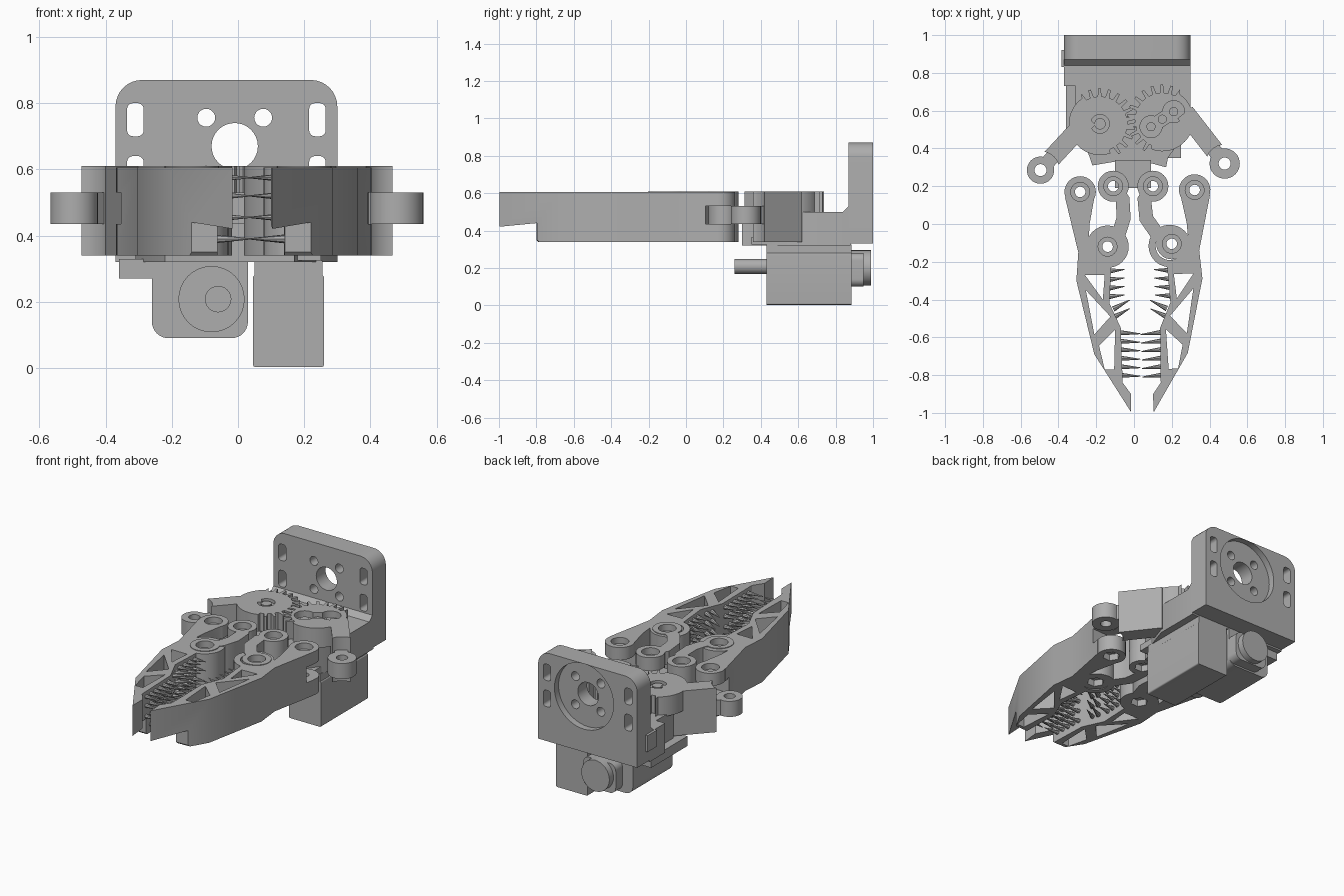
import bpy, bmesh, math
from mathutils import Matrix, Vector

cube = bpy.data.objects.get("Cube")
if cube:
    bpy.data.objects.remove(cube)

grey = bpy.data.materials.new("plain grey")
grey.use_nodes = True
GREY = (0.42, 0.42, 0.42, 1)
grey.diffuse_color = GREY
grey.node_tree.nodes["Principled BSDF"].inputs["Base Color"].default_value = GREY

LOW, HIGH = 0.34, 0.61      # height of the fingers, links and arms
MID = (0.435, 0.53)         # height of the thin tongues inside the forks


def make(name, bm):
    bmesh.ops.recalc_face_normals(bm, faces=bm.faces)
    mesh = bpy.data.meshes.new(name)
    bm.to_mesh(mesh)
    bm.free()
    mesh.materials.append(grey)
    ob = bpy.data.objects.new(name, mesh)
    bpy.context.collection.objects.link(ob)
    return ob


def prism(name, pts, lo, hi, axis="z"):
    """Extrude an outline along z, or along y or x."""
    place = {"z": lambda a, b, t: (a, b, t),
             "y": lambda a, b, t: (a, t, b),
             "x": lambda a, b, t: (t, a, b)}[axis]
    bm = bmesh.new()
    face = bm.faces.new([bm.verts.new(place(a, b, lo)) for a, b in pts])
    out = bmesh.ops.extrude_face_region(bm, geom=[face])
    move = Vector(place(0, 0, hi - lo))
    bmesh.ops.translate(bm, vec=move, verts=[v for v in out["geom"] if isinstance(v, bmesh.types.BMVert)])
    return make(name, bm)


def circle(c, r, n=32):
    return [(c[0] + r * math.cos(math.tau * i / n), c[1] + r * math.sin(math.tau * i / n)) for i in range(n)]


def rect(x0, x1, y0, y1, r=0.0, corners=(0, 1, 2, 3)):
    """Rectangle outline with chosen corners rounded, from upper right, counterclockwise."""
    pts = []
    for k, (x, y, sx, sy) in enumerate([(x1, y1, 1, 1), (x0, y1, -1, 1), (x0, y0, -1, -1), (x1, y0, 1, -1)]):
        if r and k in corners:
            for i in range(9):
                a = math.pi / 2 * (k + i / 8)
                pts.append((x - sx * r + r * math.cos(a), y - sy * r + r * math.sin(a)))
        else:
            pts.append((x, y))
    return pts


def strip(path, w):
    """Outline of a band of width w along a path."""
    left, right = [], []
    for i, p in enumerate(path):
        a, b = Vector(path[max(i - 1, 0)]), Vector(path[min(i + 1, len(path) - 1)])
        d = (b - a).normalized() * w / 2
        left.append((p[0] - d.y, p[1] + d.x))
        right.append((p[0] + d.y, p[1] - d.x))
    return left + right[::-1]


def combine(ob, others, op="DIFFERENCE"):
    bpy.context.view_layer.objects.active = ob
    for other in others:
        mod = ob.modifiers.new("cut", "BOOLEAN")
        mod.operation, mod.solver, mod.object = op, "EXACT", other
        bpy.ops.object.modifier_apply(modifier=mod.name)
        bpy.data.objects.remove(other)
    return ob


def bolt_hole(c):
    """Through hole with a round recess on top and a hexagonal one below."""
    return [prism("cutter", circle(c, 0.028, 20), 0, 1),
            prism("cutter", circle(c, 0.05, 24), HIGH - 0.04, 1),
            prism("cutter", circle(c, 0.05, 6), 0, LOW + 0.04)]


# Mounting plate with holes and a round recess at the back
MX, MZ = -0.01, 0.67
plate = prism("mounting_plate", rect(-0.37, 0.30, 0.33, 0.87, 0.08, (0, 1)), 0.87, 1.0, "y")
cuts = [prism("cutter", circle((MX, MZ), 0.2, 48), 0.96, 1.1, "y"),
        prism("cutter", circle((MX, MZ), 0.07), 0.5, 1.1, "y")]
for sx in (-1, 1):
    for sz in (-1, 1):
        cuts.append(prism("cutter", circle((MX + sx * 0.086, MZ + sz * 0.086), 0.027, 20), 0.5, 1.1, "y"))
        x, z = -0.035 + sx * 0.275, MZ + sz * 0.08
        cuts.append(prism("cutter", rect(x - 0.025, x + 0.025, z - 0.05, z + 0.05, 0.018), 0.5, 1.1, "y"))
combine(plate, cuts)

# Base block, its foot fillet and front tongues
prism("base_block", [(-0.37, 0.88), (-0.37, 0.73), (-0.31, 0.73), (-0.31, 0.57), (-0.22, 0.31), (-0.1, 0.33),
                     (0.06, 0.33), (0.17, 0.30), (0.18, 0.35), (0.25, 0.45), (0.30, 0.6), (0.30, 0.88)], 0.32, 0.5)
prism("plate_fillet", [(0.88, 0.49), (0.83, 0.49), (0.87, 0.53), (0.88, 0.53)], -0.37, 0.30, "x")
prism("base_tongue", rect(-0.1, 0.09, 0.19, 0.34), *MID)
for s, c in (("right", (-0.11, 0.2)), ("left", (0.10, 0.2))):
    boss = prism(s + "_tongue_boss", circle(c, 0.08), *MID)
    combine(boss, [prism("cutter", circle(c, 0.028, 20), 0, 1)])
prism("side_lug", rect(-0.385, -0.36, 0.83, 0.92), 0.4, 0.5)
prism("under_bracket", rect(-0.36, -0.16, 0.5, 0.85), 0.27, 0.33)
prism("corner_tab", rect(0.17, 0.25, 0.35, 0.5), 0.325, 0.365)

# Servo box and round motor under the base
prism("servo_box", rect(0.045, 0.26, 0.003, 0.28, 0.008), 0.43, 0.885, "y")
prism("servo_flange", rect(0.05, 0.255, 0.28, 0.325), 0.43, 0.885, "y")
prism("motor_housing", rect(-0.26, 0.03, 0.09, 0.325, 0.05, (2, 3)), 0.5, 0.885, "y")
prism("motor_front", circle((-0.08, 0.208), 0.1), 0.43, 0.51, "y")
prism("motor_shaft", circle((-0.06, 0.208), 0.04, 24), 0.26, 0.44, "y")
prism("motor_back_step", rect(-0.19, 0.03, 0.1, 0.28, 0.04), 0.88, 0.95, "y")
prism("motor_back_cap", circle((-0.08, 0.2), 0.095), 0.88, 0.99, "y")


# Gears and swing arms
def gear(name, c, a0, a1):
    pts, n = [], 22
    for i in range(n):
        for f, r in ((0, 0.145), (0.3, 0.145), (0.42, 0.188), (0.68, 0.188), (0.8, 0.145)):
            a = 360 * (i + f) / n
            r = r if a0 < (a + 90) % 360 - 90 < a1 else 0.165
            pts.append((c[0] + r * math.cos(math.radians(a)), c[1] + r * math.sin(math.radians(a))))
    return prism(name, pts, 0.49, HIGH)


G1, G2 = (-0.18, 0.53), (0.15, 0.55)
g = gear("right_gear", G1, -70, 125)
combine(g, [prism("cutter", circle(G1, 0.05, 24), 0.59, 1)])
prism("right_gear_hub", circle(G1, 0.03, 24), 0.5, 0.605)
g = gear("left_gear", G2, 60, 250)
horn = [(0.09, 0.515), (0.15, 0.555), (0.21, 0.595)]
combine(g, [prism("cutter", circle(p, r), 0.57, 1) for p, r in zip(horn, (0.058, 0.035, 0.058))]
        + [prism("cutter", strip([horn[0], horn[2]], 0.07), 0.57, 1)])
for p in horn:
    prism("horn_screw", circle(p, 0.024, 20), 0.55, 0.59)

for s, root, end, r in (("right", (-0.24, 0.56), (-0.495, 0.285), 0.072), ("left", (0.27, 0.59), (0.48, 0.32), 0.08)):
    a, b = Vector(root), Vector(end)
    arm = prism(s + "_arm", strip([a, b.lerp(a, 0.2)], 0.1), LOW, HIGH)
    combine(arm, [prism("cutter", circle(end, 0.1), 0, 1)])
    tip = prism(s + "_arm_eye", circle(end, r), *MID)
    combine(tip, [prism("neck", strip([a.lerp(b, 0.4), b], 0.075), *MID)], "UNION")
    combine(tip, [prism("cutter", circle(end, 0.032, 20), 0, 1)])

# Inner links, forked at the base end
links = (("right", [(-0.11, 0.2), (-0.06, 0.13), (-0.055, 0.03), (-0.08, -0.05), (-0.14, -0.12)]),
         ("left", [(0.10, 0.2), (0.055, 0.13), (0.065, 0.03), (0.12, -0.05), (0.2, -0.105)]))
for s, path in links:
    link = prism(s + "_link", strip(path, 0.075), LOW, HIGH)
    combine(link, [prism("eye", circle(p, 0.082), LOW, HIGH) for p in (path[0], path[-1])], "UNION")
    combine(link, bolt_hole(path[0]) + bolt_hole(path[-1]) + [prism("cutter", circle(path[0], 0.1), *MID)])


# Fingers: open lattice bodies with forked eyes and rows of spikes
def finger(s):
    eye, pin = (-0.285, 0.17), (-0.14, -0.12)
    lo, hi = LOW, HIGH - 0.004
    body = prism(s + "_finger", [
        (-0.365, 0.14), (-0.295, -0.15), (-0.305, -0.3), (-0.21, -0.69), (-0.016, -0.995), (-0.016, -0.9),
        (-0.06, -0.84), (-0.07, -0.55), (-0.13, -0.42), (-0.12, -0.2), (-0.24, -0.1), (-0.235, 0.0),
        (-0.21, 0.14)], lo, hi)
    combine(body, [prism("eye", circle(eye, 0.083), lo, hi), prism("cradle", circle(pin, 0.112), lo, hi)], "UNION")
    holes = [[(-0.26, -0.27), (-0.155, -0.27), (-0.165, -0.40)],
             [(-0.255, -0.35), (-0.125, -0.49), (-0.21, -0.585)],
             [(-0.185, -0.645), (-0.1, -0.56), (-0.105, -0.77), (-0.155, -0.77)]]
    cuts = [prism("cutter", h, 0, 1) for h in holes] + bolt_hole(eye)
    cuts += [prism("cutter", circle(pin, 0.075), 0, 1),
             prism("cutter", rect(-0.45, -0.15, 0.09, 0.3), *MID),
             prism("cutter", [(-0.8, 0.44), (-0.8, 0.35), (-0.78, 0.33), (-0.78, 0.2), (-1.1, 0.2), (-1.1, 0.41)],
                   -0.5, 0.5, "x")]
    combine(body, cuts)

    bm = bmesh.new()
    rows = [(-0.14, -0.25 - 0.045 * i, 0.09, 0.1) for i in range(4)]
    rows += [(-0.11, -0.45 - 0.045 * i, 0.1, 0.5) for i in range(2)]
    rows += [(-0.085, -0.575 - 0.045 * i, 0.12, -0.05) for i in range(6)]
    for x, y, length, tilt in rows:
        for z in (0.39, 0.455, 0.52, 0.575):
            if y < -0.78 and z < 0.45:
                continue
            turn = Matrix.Rotation(tilt, 4, "Z") @ Matrix.Rotation(math.pi / 2, 4, "Y")
            bmesh.ops.create_cone(bm, cap_ends=True, segments=8, radius1=0.015, radius2=0.002, depth=length,
                                  matrix=Matrix.Translation((x, y, z)) @ turn @ Matrix.Translation((0, 0, length / 2)))
    return [body, make(s + "_spikes", bm)]


finger("right")
pivot = Matrix.Translation((0.321, 0.18, 0))
swing = pivot @ Matrix.Rotation(0.045, 4, "Z") @ pivot.inverted()
mirror = Matrix.Translation((0.036, 0.01, 0)) @ Matrix.Scale(-1, 4, (1, 0, 0))
for ob in finger("left"):
    ob.data.transform(swing @ mirror)
    ob.data.flip_normals()

# Smooth the round walls while keeping edges sharp
bpy.ops.object.select_all(action="DESELECT")
for ob in bpy.context.collection.objects:
    if ob.type == "MESH":
        ob.select_set(True)
        bpy.context.view_layer.objects.active = ob
bpy.ops.object.shade_smooth_by_angle(angle=math.radians(30))
